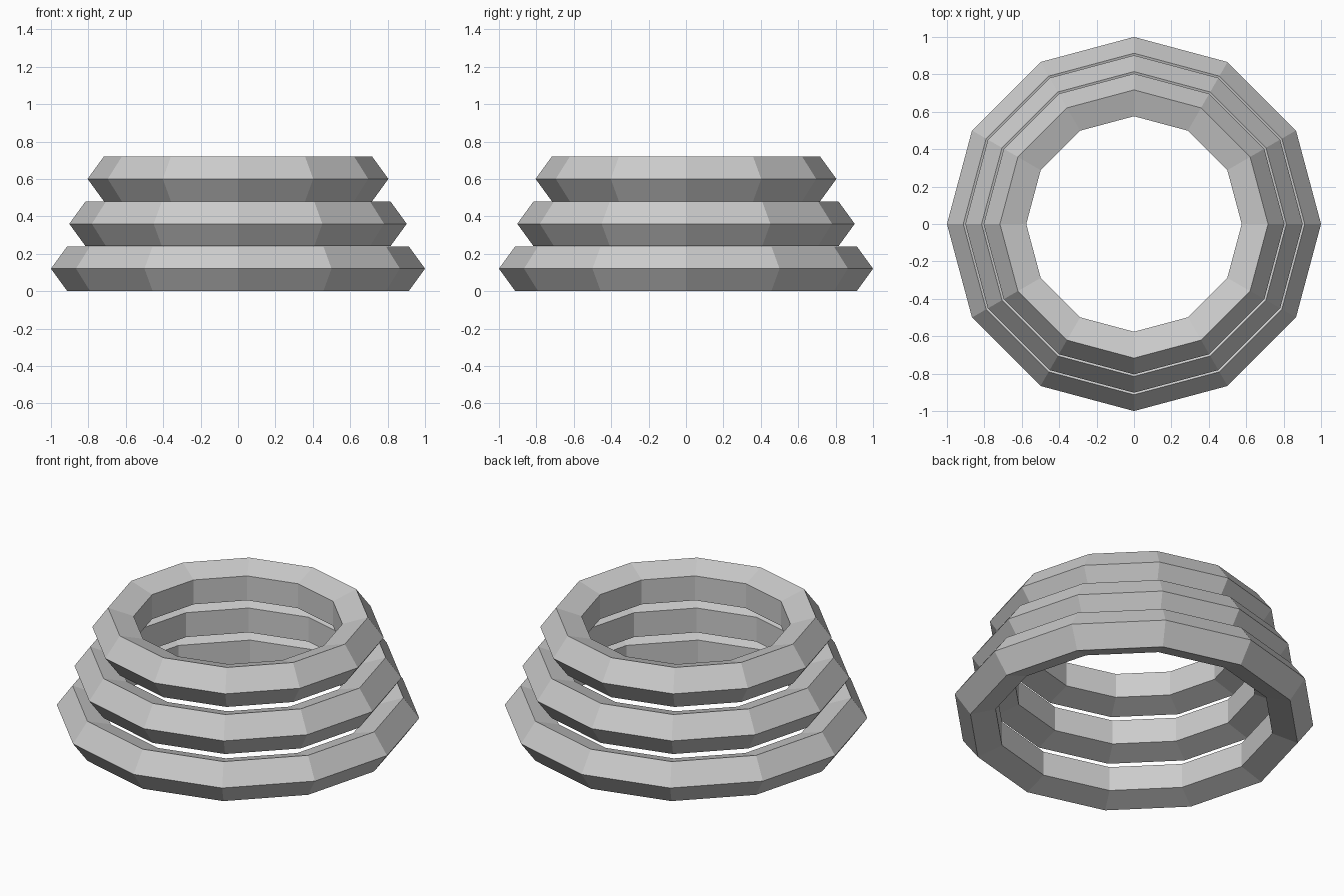
import bpy

if "Cube" in bpy.data.objects:
    bpy.data.objects.remove(bpy.data.objects["Cube"])

TUBE = 0.126          # radius of the five-sided tube
HALF_HEIGHT = 0.12    # half the height of one ring

# Stack of three shrinking low-poly rings
for name, radius, level in (("bottom_ring", 0.874, 0),
                            ("middle_ring", 0.776, 1),
                            ("top_ring", 0.678, 2)):
    bpy.ops.mesh.primitive_torus_add(
        major_segments=12, minor_segments=5,
        major_radius=radius, minor_radius=TUBE,
        location=(0, 0, HALF_HEIGHT * (2 * level + 1)))
    ring = bpy.context.object
    ring.name = name
    bpy.ops.object.shade_flat()
